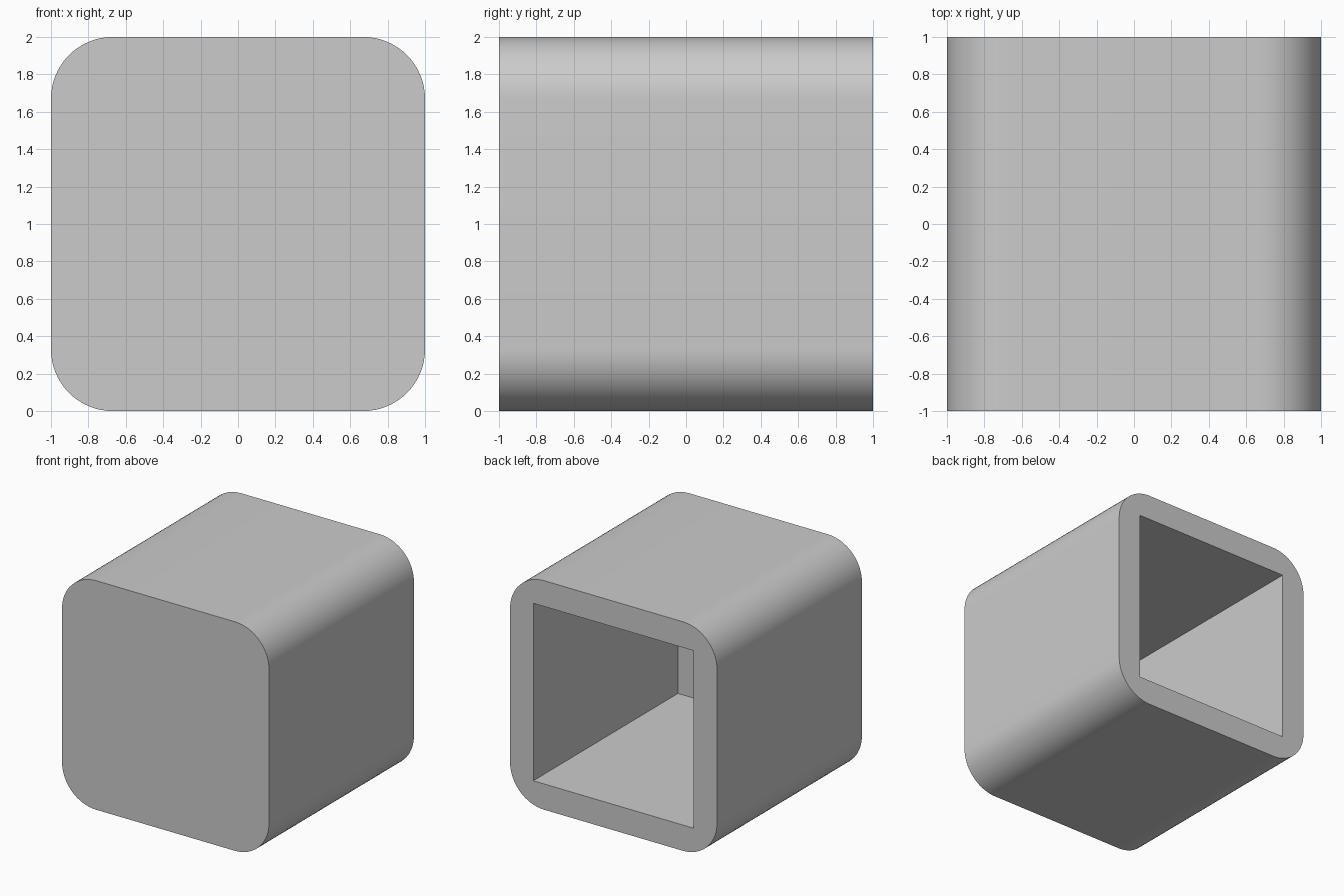
import bpy, bmesh
from mathutils import Matrix

if "Cube" in bpy.data.objects:
    bpy.data.objects.remove(bpy.data.objects["Cube"])

R = 0.33        # outer corner radius
HOLE = 1.55     # width and height of the square opening
WALL = 0.004    # paper-thin closed front


def box(name, size, centre, radius=0.0):
    """Box whose four edges along y are optionally rounded."""
    bm = bmesh.new()
    bmesh.ops.create_cube(bm, size=1, matrix=Matrix.Translation(centre) @ Matrix.Diagonal((*size, 1)))
    if radius:
        long_edges = [e for e in bm.edges if abs(e.verts[0].co.y - e.verts[1].co.y) > 0.1]
        bmesh.ops.bevel(bm, geom=long_edges, offset=radius, offset_type='OFFSET',
                        segments=16, profile=0.5, affect='EDGES')
    mesh = bpy.data.meshes.new(name)
    bm.to_mesh(mesh)
    bm.free()
    obj = bpy.data.objects.new(name, mesh)
    bpy.context.collection.objects.link(obj)
    return obj


# Rounded outer body and the square cavity opening at the back
shell = box("shell", (2, 2, 2), (0, 0, 1), R)
cutter = box("cavity_cutter", (HOLE, 2.5, HOLE), (0, -1 + WALL + 1.25, 1))
cutter.hide_render = True

cut = shell.modifiers.new("cavity", 'BOOLEAN')
cut.operation = 'DIFFERENCE'
cut.solver = 'EXACT'
cut.object = cutter

bpy.context.view_layer.objects.active = shell
shell.select_set(True)
bpy.ops.object.modifier_apply(modifier=cut.name)
bpy.data.objects.remove(cutter)

# Smooth rounded corners, sharp rims
bpy.ops.object.shade_smooth_by_angle(angle=0.52)
